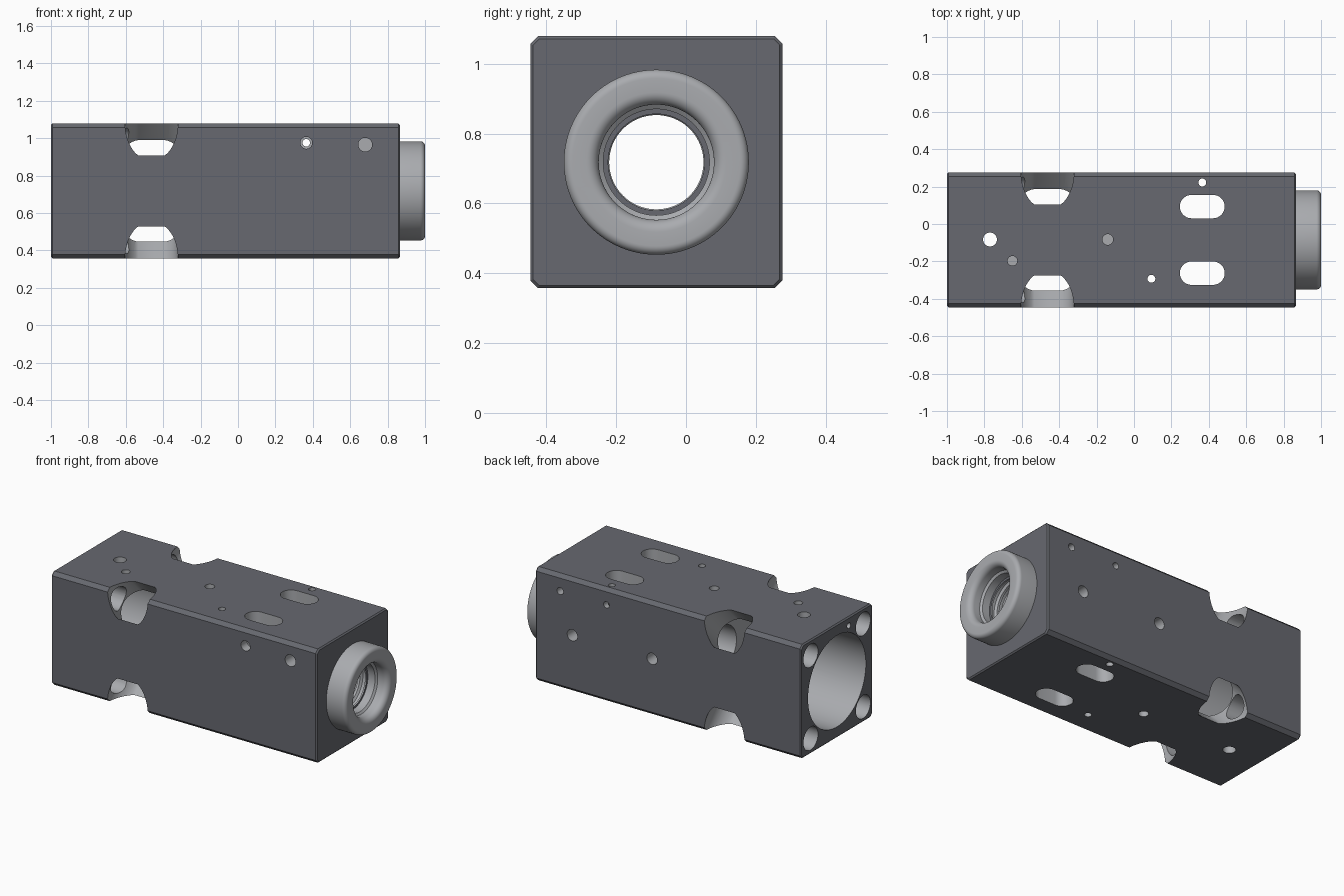
import bpy, bmesh, math
from mathutils import Vector, Matrix

if "Cube" in bpy.data.objects:
    bpy.data.objects.remove(bpy.data.objects["Cube"])

CY, CZ = -0.085, 0.718          # centre line of the block
H = 0.361                       # half width of the block
X0, X1 = -1.0, 0.865
Y0, Y1, Z0, Z1 = CY - H, CY + H, CZ - H, CZ + H
X, Y, Z = Vector((1, 0, 0)), Vector((0, 1, 0)), Vector((0, 0, 1))

def material(name, v):
    m = bpy.data.materials.new(name)
    m.diffuse_color = (*v, 1)
    m.use_nodes = True
    m.node_tree.nodes["Principled BSDF"].inputs["Base Color"].default_value = m.diffuse_color
    return m

dark = material("dark_coating", (0.135, 0.14, 0.16))
bare = material("bare_metal", (0.40, 0.41, 0.43))

def make_object(name, bm):
    bmesh.ops.recalc_face_normals(bm, faces=bm.faces)
    me = bpy.data.meshes.new(name)
    bm.to_mesh(me)
    bm.free()
    ob = bpy.data.objects.new(name, me)
    bpy.context.collection.objects.link(ob)
    return ob

cutters = []

def prism(points, origin, direction, length, xdir):
    """Cutter: 2D outline extruded from origin along direction."""
    d, x = direction.normalized(), xdir.normalized()
    y = d.cross(x)
    o = Vector(origin)
    bm = bmesh.new()
    rings = [[bm.verts.new(o + x * p[0] + y * p[1] + d * t) for p in points]
             for t in (0, length)]
    n = len(points)
    for i in range(n):
        j = (i + 1) % n
        bm.faces.new((rings[0][i], rings[0][j], rings[1][j], rings[1][i]))
    bm.faces.new(rings[0])
    bm.faces.new(rings[1])
    cutters.append(make_object("cutter", bm))

def circle(r, n=32):
    return [(r * math.cos(2 * math.pi * i / n), r * math.sin(2 * math.pi * i / n)) for i in range(n)]

def hole(origin, direction, length, r):
    prism(circle(r), origin, direction, length, Y if abs(direction.y) < 0.5 else X)

def lathe(name, profile, n=80, ring=False):
    """Revolve (x, radius) points round the centre line; ring closes the profile, else caps the ends."""
    bm = bmesh.new()
    rows = [[bm.verts.new((x, CY + r * math.cos(2 * math.pi * i / n), CZ + r * math.sin(2 * math.pi * i / n)))
             for i in range(n)] for x, r in profile]
    for k in range(len(rows) if ring else len(rows) - 1):
        a, b = rows[k], rows[(k + 1) % len(rows)]
        for i in range(n):
            j = (i + 1) % n
            bm.faces.new((a[i], a[j], b[j], b[i]))
    if not ring:
        bm.faces.new(rows[0])
        bm.faces.new(rows[-1])
    return make_object(name, bm)

def smooth(ob):
    bpy.ops.object.select_all(action='DESELECT')
    ob.select_set(True)
    bpy.context.view_layer.objects.active = ob
    bpy.ops.object.shade_smooth_by_angle(angle=math.radians(30))

# Block with chamfered long edges and finely broken end edges
bm = bmesh.new()
bmesh.ops.create_cube(bm, size=1)
for v in bm.verts:
    v.co = Vector(((X0 + X1) / 2 + v.co.x * (X1 - X0), CY + v.co.y * 2 * H, CZ + v.co.z * 2 * H))
long_edges = [e for e in bm.edges if abs(e.verts[0].co.x - e.verts[1].co.x) > 1]
bmesh.ops.bevel(bm, geom=long_edges, offset=0.022, segments=1, affect='EDGES')
ends = [e for e in bm.edges if abs(e.verts[0].co.x - e.verts[1].co.x) < 1e-4]
bmesh.ops.bevel(bm, geom=ends, offset=0.008, segments=1, affect='EDGES')
body = make_object("valve_block", bm)

# Main bore, stepping down to a grooved bore behind the collar
bore = [(-1.05, 0.29), (-0.2, 0.29), (-0.2, 0.135), (0.66, 0.135)]
for i in range(4):
    x = 0.68 + i * 0.05
    bore += [(x, 0.152), (x + 0.02, 0.152), (x + 0.025, 0.138), (x + 0.04, 0.138)]
bore += [(0.872, 0.152), (0.9, 0.152)]
cutters.append(lathe("cutter", bore))

# Corner bolt holes and the diagonal flat-sided pockets that reach them
pocket = [(x, max(-0.121, min(0.121, y))) for x, y in circle(0.1415, 48)]
pocket = [p for i, p in enumerate(pocket)
          if abs(p[1]) < 0.121 or abs(pocket[i - 1][1]) < 0.121
          or abs(pocket[(i + 1) % 48][1]) < 0.121]
for sy in (-1, 1):
    for sz in (-1, 1):
        hole((-1.05, CY + sy * 0.263, CZ + sz * 0.263), X, 0.55, 0.073)
        d = Vector((0, sy, sz)).normalized()
        prism(pocket, Vector((-0.4625, CY, CZ)) + d * 0.25, d, 0.45, X)

# Two long slots straight through, top to bottom
arc = [(0.0625 * math.cos(a), 0.0625 * math.sin(a))
       for a in [math.pi * (i / 16 - 0.5) for i in range(17)]]
slot = [(x + 0.0575, y) for x, y in arc] + [(-x - 0.0575, -y) for x, y in arc]
for s in (-1, 1):
    prism(slot, (0.365, CY + s * 0.178, Z0 - 0.1), Z, 1, X)

# Vertical holes: through, then blind from the top and bottom
for x, y, r in ((-0.77, -0.083, 0.037), (0.093, -0.293, 0.021), (0.365, 0.222, 0.021)):
    hole((x, y, Z0 - 0.1), Z, 1, r)
hole((-0.14, -0.083, Z1 - 0.2), Z, 0.3, 0.029)
hole((-0.14, -0.083, Z0 - 0.1), Z, 0.3, 0.029)
hole((-0.65, -0.197, Z1 - 0.08), Z, 0.2, 0.026)

# Small port in the open end meeting the blind top hole
hole((-1.05, -0.205, 1.025), X, 0.4, 0.018)

# Cross holes through the front and back
hole((0.365, Y0 - 0.1, 0.975), Y, 1, 0.02)
hole((0.365, Y0 - 0.1, 0.975), Y, 0.16, 0.032)
hole((0.68, Y0 - 0.1, 0.965), Y, 0.3, 0.037)
hole((0.69, Y1 - 0.15, 0.975), Y, 0.3, 0.022)
for x in (0.045, 0.605):
    hole((x, CY + 0.08, CZ), Y, 0.5, 0.036)

# Cut everything and discard the cutters
bpy.context.view_layer.objects.active = body
for c in cutters:
    m = body.modifiers.new("cut", 'BOOLEAN')
    m.operation, m.solver, m.object = 'DIFFERENCE', 'EXACT', c
    bpy.ops.object.modifier_apply(modifier=m.name)
for c in cutters:
    bpy.data.objects.remove(c)

# Dark outside, bare metal on every machined surface
body.data.materials.clear()
body.data.materials.append(dark)
body.data.materials.append(bare)
for p in body.data.polygons:
    n = p.normal
    c = body.data.vertices[p.vertices[0]].co
    dy, dz = abs(c.y - CY), abs(c.z - CZ)
    outside = (min(c.x - X0, X1 - c.x) < 0.009 and abs(n.x) > 0.5
               or (dy > H - 0.009 and abs(n.y) > 0.99) or (dz > H - 0.009 and abs(n.z) > 0.99)
               or (dy + dz > 2 * H - 0.03 and abs(n.x) < 0.01))
    p.material_index = 0 if outside else 1
smooth(body)

# Rounded collar on the right end
def fillet(cx, cr, rad, a0, a1, n=8):
    return [(cx + rad * math.cos(math.radians(a0 + (a1 - a0) * i / n)),
             cr + rad * math.sin(math.radians(a0 + (a1 - a0) * i / n))) for i in range(n + 1)]

profile = [(0.86, 0.152), (0.86, 0.265)]
profile += fillet(0.975, 0.24, 0.025, 90, 0)
profile += fillet(0.965, 0.2, 0.035, 0, -90)
profile += [(0.925, 0.165), (0.915, 0.152)]
collar = lathe("collar", profile, 96, ring=True)
collar.data.materials.append(bare)
smooth(collar)
